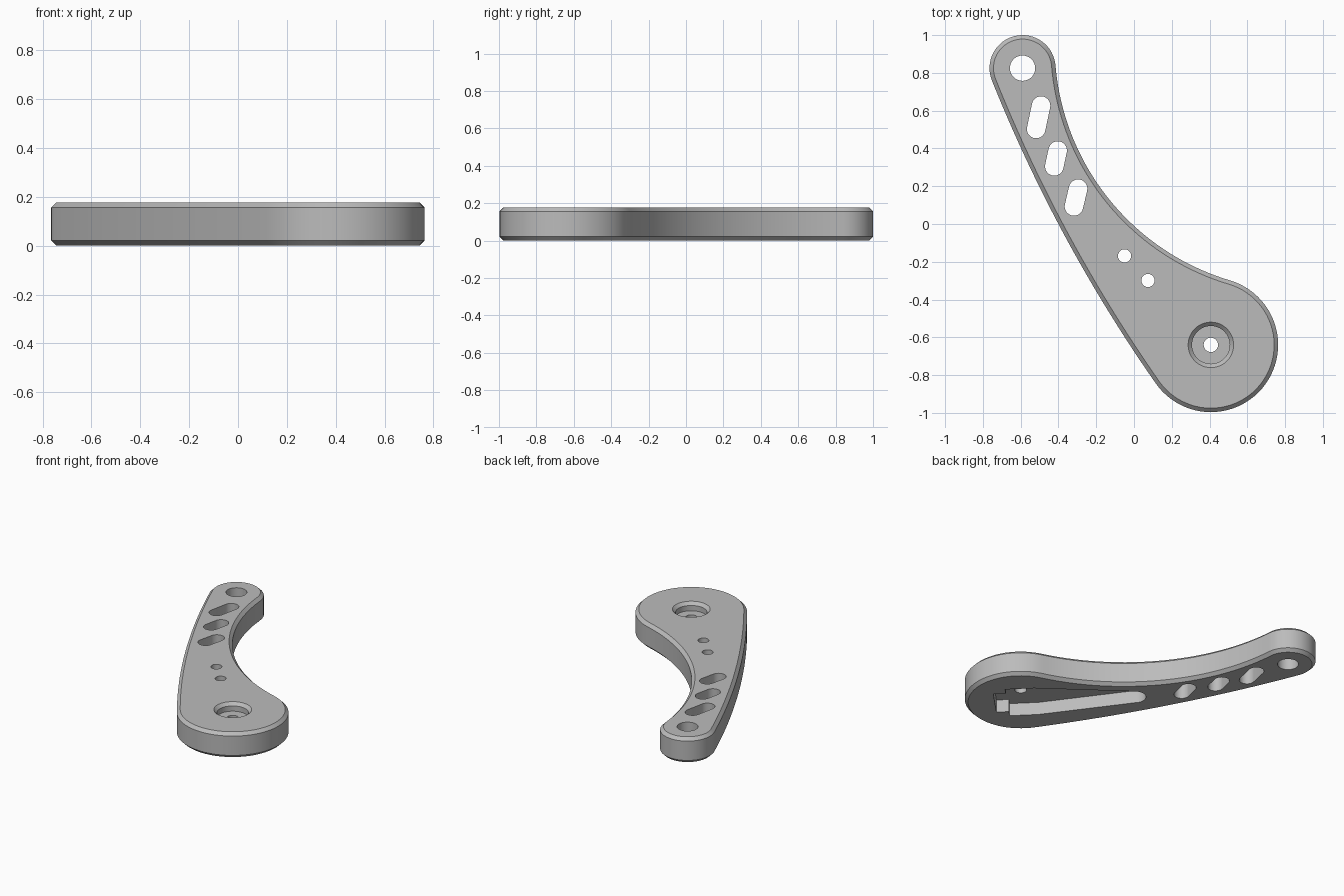
import bpy
import bmesh
from math import pi, cos, sin, atan2, sqrt
from mathutils import Vector

if "Cube" in bpy.data.objects:
    bpy.data.objects.remove(bpy.data.objects["Cube"])

HEIGHT, CHAMFER = 0.178, 0.021
TIP, TIP_R = Vector((-0.59, 0.825)), 0.175
HUB, HUB_R = Vector((0.407, -0.64)), 0.356
INNER_R, OUTER_R = 1.3, 8.0

grey = bpy.data.materials.new("plain grey")
grey.use_nodes = True
grey.diffuse_color = (0.5, 0.5, 0.5, 1)
grey.node_tree.nodes["Principled BSDF"].inputs["Base Color"].default_value = (0.5, 0.5, 0.5, 1)


def arc(centre, r, a0, a1, n):
    """Points along an arc, without the last one."""
    return [centre + r * Vector((cos(a), sin(a)))
            for a in (a0 + (a1 - a0) * i / n for i in range(n))]


def circle(centre, r, n=48):
    return arc(centre, r, 0, 2 * pi, n)


def angle(v):
    return atan2(v.y, v.x) % (2 * pi)


def apex(d1, d2):
    """Point at given distances from tip and hub, on the +x +y side."""
    axis = HUB - TIP
    d = axis.length
    u = axis / d
    a = (d1 * d1 - d2 * d2 + d * d) / (2 * d)
    return TIP + u * a + Vector((-u.y, u.x)) * sqrt(d1 * d1 - a * a)


def outline(inset):
    """Two round ends joined by a hollow arc and a slightly bowed arc."""
    hollow = apex(INNER_R + TIP_R, INNER_R + HUB_R)
    bow = apex(OUTER_R - TIP_R, OUTER_R - HUB_R)
    in_tip, in_hub = angle(hollow - TIP), angle(hollow - HUB)
    out_tip, out_hub = angle(TIP - bow), angle(HUB - bow)
    return (arc(TIP, TIP_R - inset, in_tip, out_tip, 32)
            + arc(bow, OUTER_R - inset, out_tip, out_hub, 24)
            + arc(HUB, HUB_R - inset, out_hub, in_hub + 2 * pi, 48)
            + arc(hollow, INNER_R + inset, in_hub + pi, in_tip + pi, 40))


def loft(name, layers):
    """Closed solid through (profile, z) layers, bottom to top."""
    bm = bmesh.new()
    rings = [[bm.verts.new((p.x, p.y, z)) for p in pts] for pts, z in layers]
    for low, high in zip(rings, rings[1:]):
        for i in range(len(low)):
            j = (i + 1) % len(low)
            bm.faces.new((low[i], low[j], high[j], high[i]))
    bm.faces.new(rings[0][::-1])
    bm.faces.new(rings[-1])
    bmesh.ops.recalc_face_normals(bm, faces=bm.faces)
    mesh = bpy.data.meshes.new(name)
    bm.to_mesh(mesh)
    bm.free()
    mesh.materials.append(grey)
    ob = bpy.data.objects.new(name, mesh)
    bpy.context.collection.objects.link(ob)
    return ob


def through(name, pts):
    return loft(name, [(pts, -0.05), (pts, HEIGHT + 0.05)])


def slot(centre, half, r):
    a = angle(half)
    return (arc(centre + half, r, a - pi / 2, a + pi / 2, 17)
            + [centre + half + r * Vector((-sin(a), cos(a)))]
            + arc(centre - half, r, a + pi / 2, a + 3 * pi / 2, 17)
            + [centre - half + r * Vector((sin(a), -cos(a)))])


# Lever body with chamfered rims
lever = loft("lever_arm", [(outline(CHAMFER), 0), (outline(0), CHAMFER),
                           (outline(0), HEIGHT - CHAMFER), (outline(CHAMFER), HEIGHT)])

# Round holes and slots
cutters = [through("tip_hole", circle(TIP, 0.067)),
           through("hub_hole", circle(HUB, 0.038))]
for x, y in ((-0.05, -0.169), (0.074, -0.299)):
    cutters.append(through("screw_hole", circle(Vector((x, y)), 0.035, 32)))
for x, y, dx, dy in ((-0.505, 0.565, 0.013, 0.062),
                     (-0.413, 0.347, 0.009, 0.042),
                     (-0.307, 0.14, 0.011, 0.047)):
    cutters.append(through("slot", slot(Vector((x, y)), Vector((dx, dy)), 0.049)))

# Countersunk recess on the top
cutters.append(loft("recess", [(circle(HUB, 0.1), 0.12), (circle(HUB, 0.1), HEIGHT - 0.021),
                               (circle(HUB, 0.14), HEIGHT + 0.02)]))

# Tapered pocket underneath, running diagonally from the hub
along, across = Vector((-1, 1)).normalized(), Vector((1, 1)).normalized()
side = [(-0.165, 0.115), (-0.085, 0.115), (-0.085, 0.168), (0.1, 0.168)]
half = side + [(0.73 + 0.072 * sin(a), 0.072 * cos(a))
               for a in (pi / 2 * i / 10 for i in range(11))]
full = half + [(t, -w) for t, w in half[-2::-1]]
pocket = [HUB + along * t + across * w for t, w in full]
cutters.append(loft("pocket", [(pocket, -0.05), (pocket, 0.089)]))

# Cut everything out of the body
bpy.ops.object.select_all(action="DESELECT")
bpy.context.view_layer.objects.active = lever
lever.select_set(True)
for cutter in cutters:
    cutter.hide_render = True
    mod = lever.modifiers.new("cut", "BOOLEAN")
    mod.operation = "DIFFERENCE"
    mod.solver = "EXACT"
    mod.object = cutter
    bpy.ops.object.modifier_apply(modifier=mod.name)
    bpy.data.objects.remove(cutter)

bpy.ops.object.shade_smooth_by_angle(angle=pi / 6)
